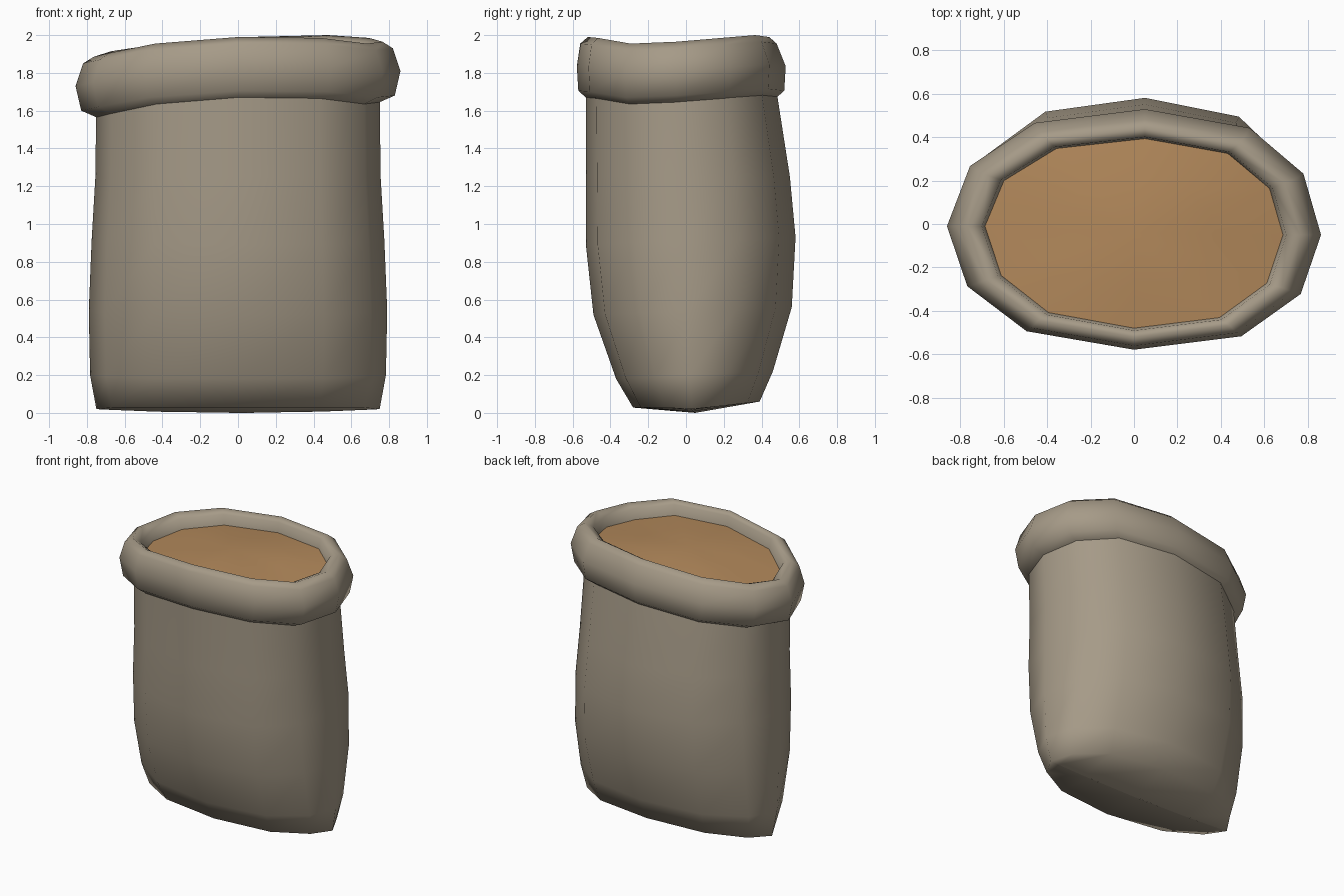
import bpy, bmesh, math

if "Cube" in bpy.data.objects:
    bpy.data.objects.remove(bpy.data.objects["Cube"])

N = 12  # sides of every ring


def material(name, rgb):
    m = bpy.data.materials.new(name)
    m.diffuse_color = (*rgb, 1)
    m.use_nodes = True
    m.node_tree.nodes["Principled BSDF"].inputs["Base Color"].default_value = m.diffuse_color
    return m


def ring(w, yf, yb, yc, zs, lens=1.0):
    """Slightly skewed oval: half width w, front yf, back yb, side points at yc."""
    pts = []
    for k in range(N):
        a = 2 * math.pi * k / N
        c, s = math.cos(a), math.sin(a)
        c = math.copysign(abs(c) ** 0.8 if abs(c) > 1e-6 else 0, c)
        t = abs(s) ** lens if abs(s) > 1e-6 else 0
        y = yc + t * ((yb if s > 0 else yf) - yc) - 0.02 * c
        pts.append((w * c + 0.05 * max(s, 0) ** 2, y, zs[k]))
    return pts


def loft(name, rings, mat, cap=None):
    """Skin rings from bottom to top; cap is an optional closing point."""
    bm = bmesh.new()
    loops = [[bm.verts.new(p) for p in r] for r in rings]
    for a, b in zip(loops, loops[1:]):
        for i in range(N):
            j = (i + 1) % N
            bm.faces.new((a[i], a[j], b[j], b[i]))
    if cap:
        v = bm.verts.new(cap)
        for i in range(N):
            bm.faces.new((loops[-1][i], loops[-1][(i + 1) % N], v))
    bmesh.ops.remove_doubles(bm, verts=bm.verts, dist=0.002)
    bmesh.ops.dissolve_degenerate(bm, dist=0.001, edges=bm.edges)
    for f in bm.faces:
        f.smooth = True
    me = bpy.data.meshes.new(name)
    bm.to_mesh(me)
    bm.free()
    ob = bpy.data.objects.new(name, me)
    me.materials.append(mat)
    bpy.context.collection.objects.link(ob)
    return ob


cloth = material("sack_cloth", (0.38, 0.325, 0.245))
grain = material("grain_brown", (0.45, 0.25, 0.105))

# Sack body: flat seam below, pinched corners, bulging sides
body = [(0.04, 0.75, -0.28, 0.39, 0.05, 1.2),
        (0.20, 0.783, -0.37, 0.46, 0.04, 1.15),
        (0.54, 0.79, -0.49, 0.56, 0.03, 1.05),
        (0.91, 0.775, -0.53, 0.58, 0.02, 1.0),
        (1.25, 0.755, -0.53, 0.55, 0.0, 1.0),
        (1.70, 0.75, -0.53, 0.48, -0.03, 1.0)]
rings = []
for i, (z, w, yf, yb, yc, lens) in enumerate(body):
    tilt = 0.02 if i < 4 else 0
    zs = [z + tilt * math.sin(2 * math.pi * k / N) for k in range(N)]
    if i == 0:
        zs = [0.02 + abs(math.sin(2 * math.pi * k / N)) * (zs[k] - 0.01) * 0.8
              for k in range(N)]
    rings.append(ring(w, yf, yb, yc, zs, lens))
seam = [(p[0], 0.05 - 0.027 * p[0], 0.02 * (abs(p[0]) / 0.75) ** 2)
        for p in rings[0]]
loft("sack_body", [seam] + rings, cloth)

# Rolled rim: uneven height around the opening
rim_z = [1.81, 1.83, 1.845, 1.835, 1.80, 1.76, 1.73, 1.75, 1.80, 1.835, 1.83, 1.80]
profile = [(0.75, -0.53, 0.48, -0.165), (0.83, -0.57, 0.52, -0.13),
           (0.86, -0.578, 0.528, 0.0), (0.82, -0.56, 0.48, 0.12),
           (0.765, -0.52, 0.44, 0.155), (0.70, -0.49, 0.40, 0.13),
           (0.68, -0.475, 0.39, 0.03)]
loft("rolled_rim", [ring(w, yf, yb, -0.03, [z + dz for z in rim_z])
                    for w, yf, yb, dz in profile], cloth)

# Contents: a low dome filling the opening
top = (0.0, -0.04, 1.915)
edge = ring(0.685, -0.48, 0.395, -0.03, [z + 0.055 for z in rim_z])
inner = [(top[0] + 0.55 * (x - top[0]), top[1] + 0.55 * (y - top[1]),
          top[2] + 0.35 * (z - top[2])) for x, y, z in edge]
loft("contents", [edge, inner], grain, cap=top)
